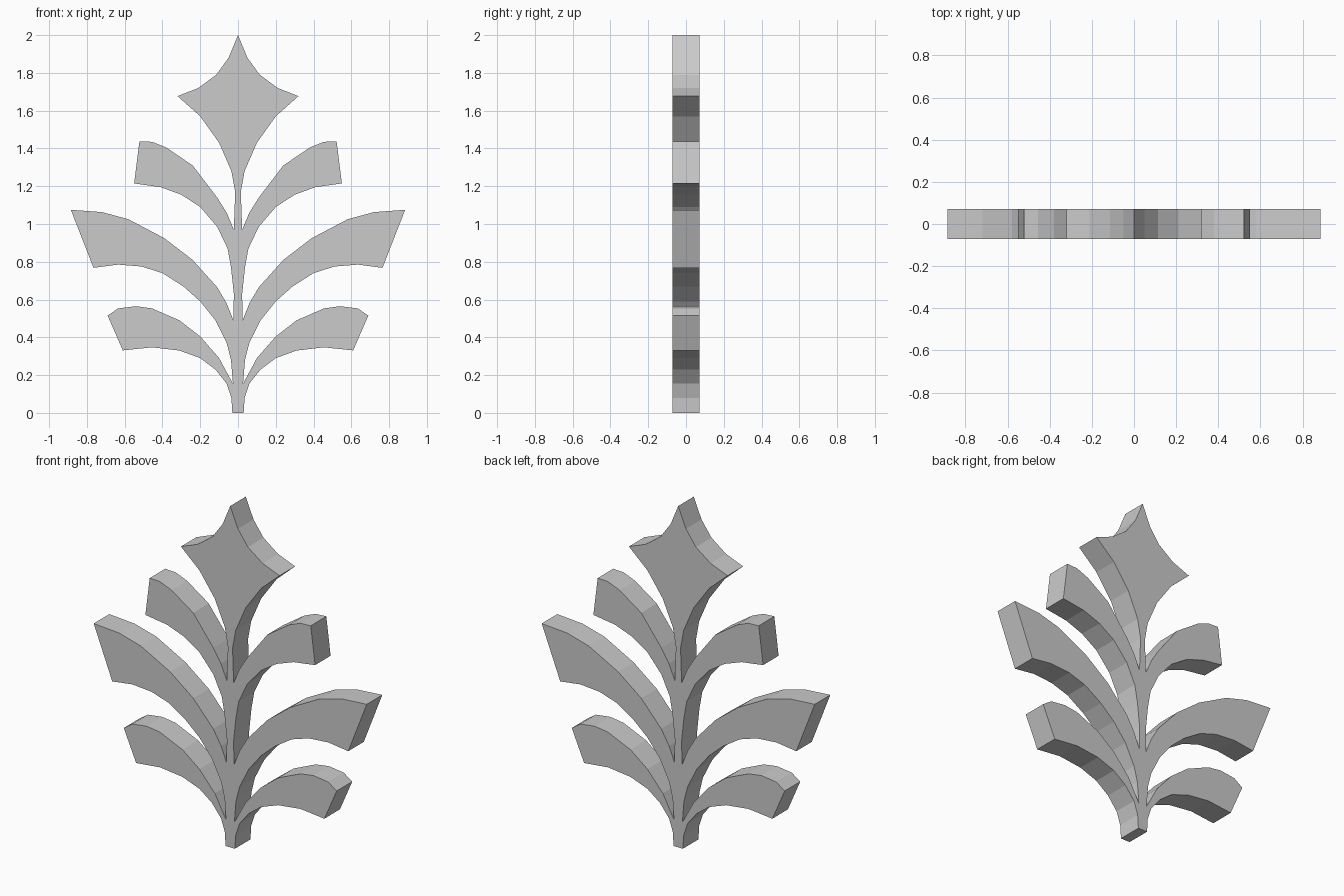
import bpy, bmesh

HALF = 0.072  # half thickness

# Right half outline, bottom to top: each leaf runs along its underside, round the tip and back to the stem
stem = [(0.03, 0)]
low_leaf = [(0.035, 0.08), (0.06, 0.155), (0.12, 0.23), (0.20, 0.29), (0.31, 0.33), (0.455, 0.347),
            (0.61, 0.331), (0.69, 0.515), (0.635, 0.553), (0.54, 0.565), (0.455, 0.553),
            (0.31, 0.49), (0.20, 0.405), (0.10, 0.29), (0.027, 0.155)]
mid_leaf = [(0.037, 0.28), (0.06, 0.37), (0.12, 0.49), (0.20, 0.59), (0.29, 0.67), (0.40, 0.74),
            (0.51, 0.775), (0.635, 0.785), (0.765, 0.768), (0.885, 1.075), (0.72, 1.063),
            (0.58, 1.025), (0.39, 0.925), (0.24, 0.81), (0.11, 0.665), (0.06, 0.58), (0.024, 0.49)]
top_leaf = [(0.022, 0.63), (0.037, 0.77), (0.055, 0.87), (0.11, 0.985), (0.20, 1.09), (0.30, 1.155),
            (0.41, 1.195), (0.55, 1.215), (0.522, 1.438), (0.455, 1.435), (0.38, 1.405),
            (0.24, 1.31), (0.11, 1.14), (0.06, 1.06), (0.022, 0.97)]
bud = [(0.015, 1.17), (0.035, 1.28), (0.10, 1.43), (0.20, 1.57), (0.32, 1.677),
       (0.21, 1.72), (0.115, 1.79), (0.05, 1.88)]

right = stem + low_leaf + mid_leaf + top_leaf + bud
outline = right + [(0, 2)] + [(-x, z) for x, z in reversed(right)]

# Flat outline extruded to a slab
bm = bmesh.new()
face = bm.faces.new([bm.verts.new((x, -HALF, z)) for x, z in outline])
ext = bmesh.ops.extrude_face_region(bm, geom=[face], use_keep_orig=True)
new_verts = [g for g in ext["geom"] if isinstance(g, bmesh.types.BMVert)]
bmesh.ops.translate(bm, verts=new_verts, vec=(0, 2 * HALF, 0))
bmesh.ops.recalc_face_normals(bm, faces=bm.faces[:])
mesh = bpy.data.meshes.new("leaf_ornament")
bm.to_mesh(mesh)
bm.free()
bpy.context.collection.objects.link(bpy.data.objects.new("leaf_ornament", mesh))
